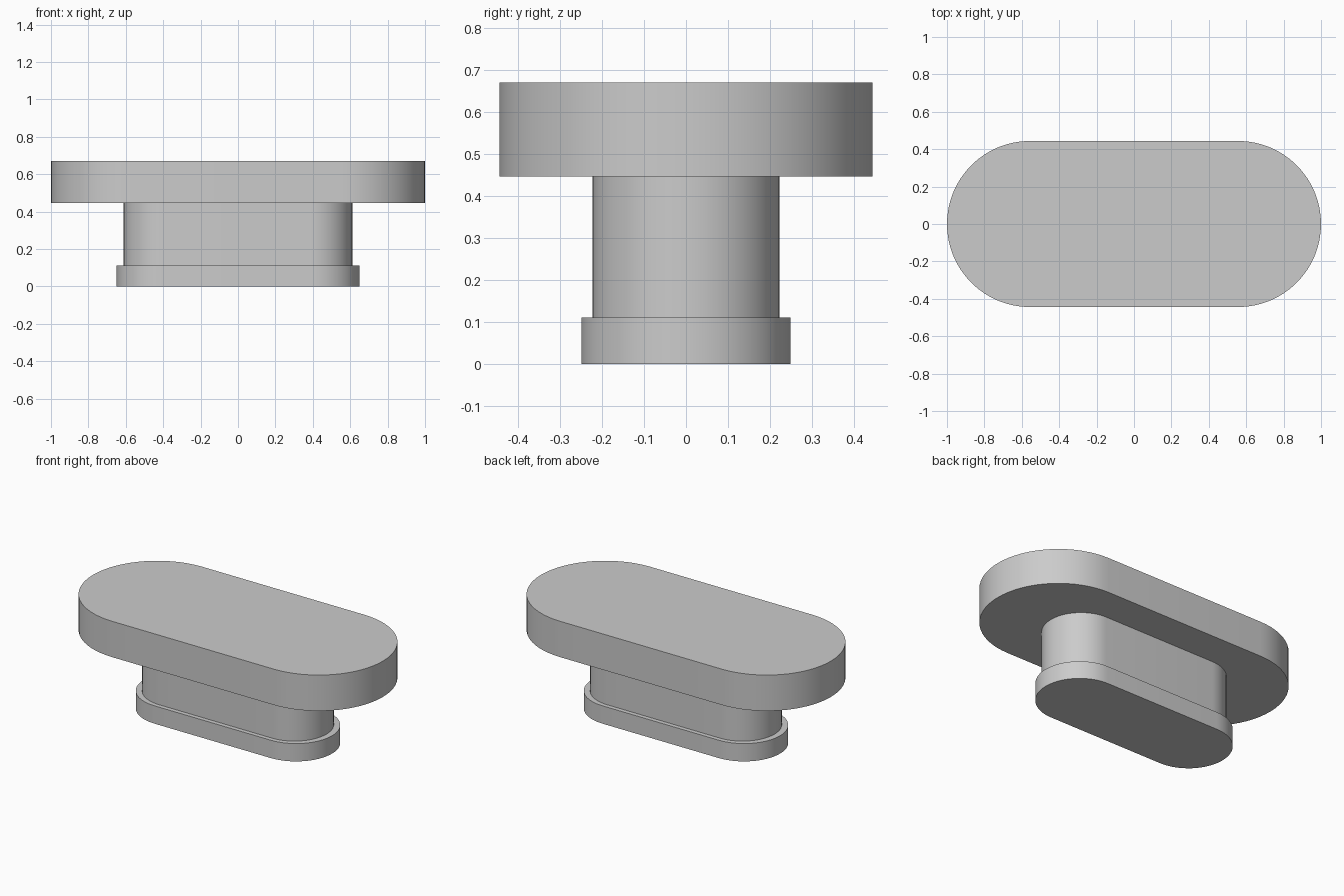
import bpy
import bmesh
import math

cube = bpy.data.objects.get("Cube")
if cube:
    bpy.data.objects.remove(cube, do_unlink=True)

grey = bpy.data.materials.new("light grey")
grey.use_nodes = True
colour = (0.6, 0.6, 0.6, 1.0)
grey.diffuse_color = colour
grey.node_tree.nodes["Principled BSDF"].inputs["Base Color"].default_value = colour


def rounded_slab(name, half_length, radius, bottom, top, steps=32):
    """Upright slab with straight long sides and half-round ends."""
    bm = bmesh.new()
    outline = []
    for side in (1, -1):
        for i in range(steps + 1):
            angle = math.pi * (i / steps - 0.5)
            x = half_length - radius + radius * math.cos(angle)
            outline.append(bm.verts.new((side * x, side * radius * math.sin(angle), bottom)))
    face = bm.faces.new(outline)
    extruded = bmesh.ops.extrude_face_region(bm, geom=[face], use_keep_orig=True)
    raised = [v for v in extruded["geom"] if isinstance(v, bmesh.types.BMVert)]
    bmesh.ops.translate(bm, verts=raised, vec=(0, 0, top - bottom))
    bmesh.ops.recalc_face_normals(bm, faces=bm.faces)
    mesh = bpy.data.meshes.new(name)
    bm.to_mesh(mesh)
    bm.free()
    mesh.materials.append(grey)
    obj = bpy.data.objects.new(name, mesh)
    bpy.context.collection.objects.link(obj)
    # Smooth round sides, sharp rims
    bpy.ops.object.select_all(action="DESELECT")
    obj.select_set(True)
    bpy.context.view_layer.objects.active = obj
    bpy.ops.object.shade_smooth_by_angle(angle=math.radians(30))
    return obj


# Foot, narrower stem and wide cap stacked on each other
rounded_slab("base_flange", 0.649, 0.249, 0.0, 0.111)
rounded_slab("stem", 0.611, 0.222, 0.111, 0.447)
rounded_slab("top_cap", 1.0, 0.444, 0.447, 0.67)
